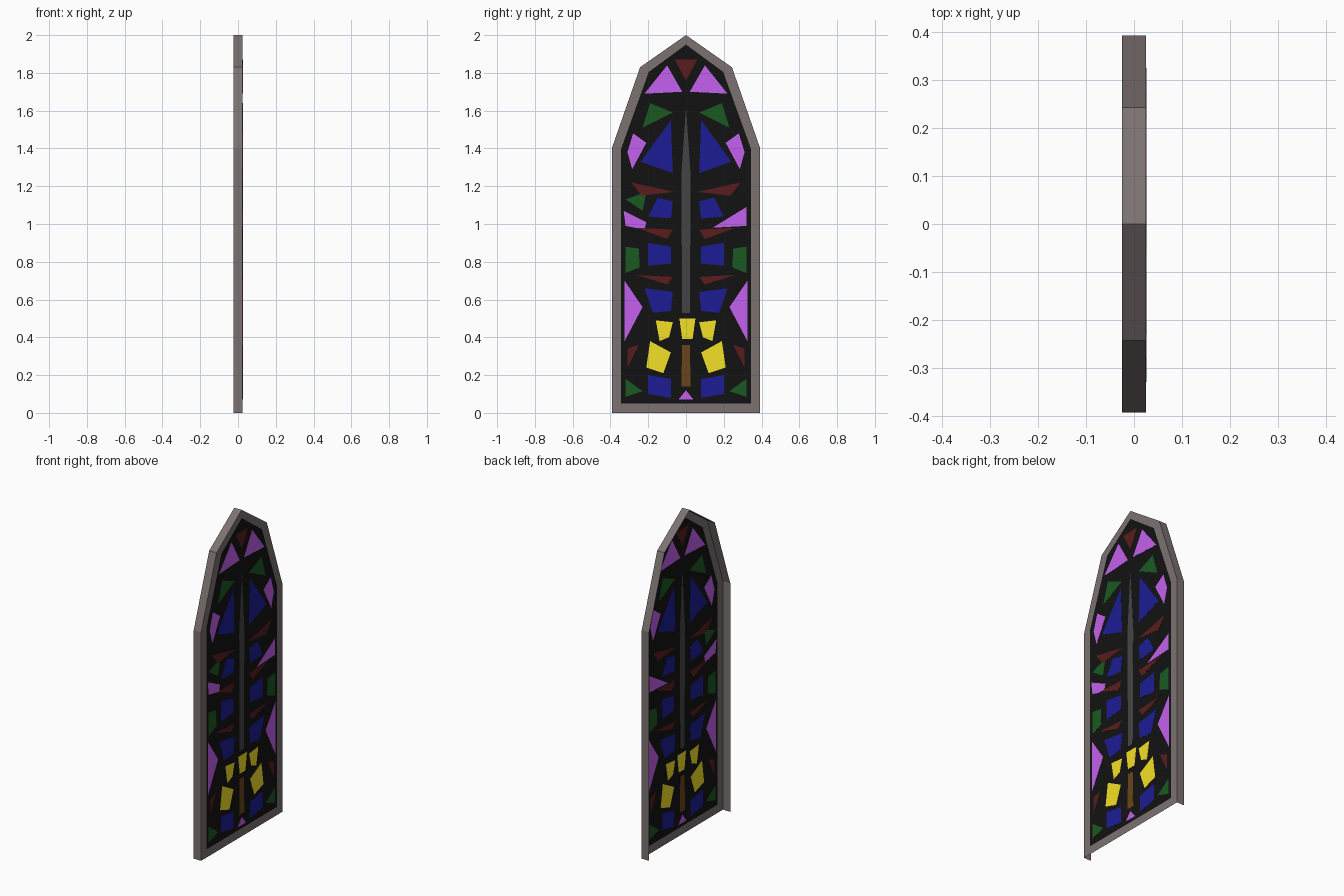
import bpy

if "Cube" in bpy.data.objects:
    bpy.data.objects.remove(bpy.data.objects["Cube"])

X = 0.025   # plane of the pane; the frame walls run back to -X

def material(name, rgb):
    m = bpy.data.materials.new(name)
    m.diffuse_color = (*rgb, 1)
    m.use_nodes = True
    m.node_tree.nodes["Principled BSDF"].inputs["Base Color"].default_value = m.diffuse_color
    return m

def build(name, verts, faces, mat):
    me = bpy.data.meshes.new(name)
    me.from_pydata(verts, [], faces)
    me.materials.append(mat)
    ob = bpy.data.objects.new(name, me)
    bpy.context.collection.objects.link(ob)
    return ob

stone = material("stone", (0.20, 0.17, 0.165))
lead = material("lead", (0.006, 0.006, 0.006))
steel = material("steel", (0.06, 0.06, 0.06))
brown = material("brown", (0.14, 0.06, 0.01))
red = material("red", (0.10, 0.012, 0.012))
blue = material("blue", (0.012, 0.012, 0.30))
green = material("green", (0.01, 0.10, 0.015))
purple = material("purple", (0.55, 0.12, 0.85))
yellow = material("yellow", (0.90, 0.75, 0.02))

def arch(half):
    return half + [(-y, z) for y, z in reversed(half) if y > 0]

# Frame: flat border plus side and roof walls, open at the back and bottom
outer = arch([(0.393, 0), (0.393, 1.4), (0.243, 1.83), (0, 2.0)])
inner = arch([(0.343, 0.05), (0.343, 1.4), (0.197, 1.805), (0, 1.95)])
n = len(outer)
verts = [(x, y, z) for x, loop in ((X, outer), (X, inner), (-X, outer)) for y, z in loop]
faces = [(i, (i + 1) % n, n + (i + 1) % n, n + i) for i in range(n)]
faces += [(i, 2 * n + i, 2 * n + i + 1, i + 1) for i in range(n - 1)]
build("frame", verts, faces, stone)

# Dark lead panel filling the border
build("lead_panel", [(X, y, z) for y, z in inner], [range(n)], lead)

# Glass pieces: very thin prisms showing on both faces of the panel
def shards(name, mat, polys, sides=(1, -1)):
    verts, faces = [], []
    for s in sides:
        for p in polys:
            pts = [(s * y, z) for y, z in zip(p[::2], p[1::2])]
            area = sum(a[0] * b[1] - b[0] * a[1] for a, b in zip(pts, pts[1:] + pts[:1]))
            if area < 0:
                pts.reverse()
            b, k = len(verts), len(pts)
            verts += [(X + d, y, z) for d in (-0.0008, 0.0008) for y, z in pts]
            faces += [tuple(range(b + k, b + 2 * k)), tuple(range(b + k - 1, b - 1, -1))]
            faces += [(b + i, b + (i + 1) % k, b + k + (i + 1) % k, b + k + i) for i in range(k)]
    build(name, verts, faces, mat)

# Mirrored pieces
shards("purple_glass", purple, [
    (.10, 1.84, .22, 1.69, .02, 1.70), (.21, 1.43, .28, 1.48, .31, 1.38, .285, 1.29),
    (.23, .56, .325, .70, .325, .38)])
shards("green_glass", green, [
    (.07, 1.59, .19, 1.64, .23, 1.51), (.25, .87, .32, .88, .32, .74, .245, .77),
    (.23, .115, .32, .18, .32, .085)])
shards("blue_glass", blue, [
    (.08, 1.55, .24, 1.33, .07, 1.27), (.07, 1.12, .15, 1.14, .20, 1.04, .08, 1.03),
    (.08, .88, .20, .90, .20, .78, .08, .79), (.07, .64, .22, .66, .175, .53, .08, .54),
    (.08, .18, .20, .20, .20, .10, .08, .08)])
shards("red_glass", red, [
    (.06, 1.17, .29, 1.22, .235, 1.15), (.07, .97, .26, .98, .10, .92),
    (.07, .72, .26, .73, .10, .68), (.25, .36, .31, .34, .31, .24)])
shards("yellow_glass", yellow, [
    (.07, .48, .16, .49, .14, .38, .09, .40), (.08, .32, .19, .38, .21, .24, .12, .21)])

# Side pieces that differ left and right
shards("purple_right", purple, [(.14, .98, .32, 1.09, .32, .99)], (1,))
shards("purple_left", purple, [(-.33, 1.07, -.21, 1.01, -.22, .97, -.32, .99)], (1,))
shards("green_left", green, [(-.32, 1.13, -.21, 1.17, -.23, 1.07)], (1,))

# Centre pieces: blade, hilt and the panes above and below
shards("blade", steel, [(0, 1.62, .025, 1.25, .02, .53, -.02, .53, -.025, 1.25)], (1,))
shards("hilt", brown, [(-.02, .36, .02, .36, .025, .14, -.025, .14)], (1,))
shards("yellow_centre", yellow, [(-.02, .39, -.035, .50, .05, .50, .035, .39)], (1,))
shards("red_top", red, [(-.06, 1.87, 0, 1.76, .06, 1.87)], (1,))
shards("purple_bottom", purple, [(-.04, .07, 0, .12, .04, .07)], (1,))
